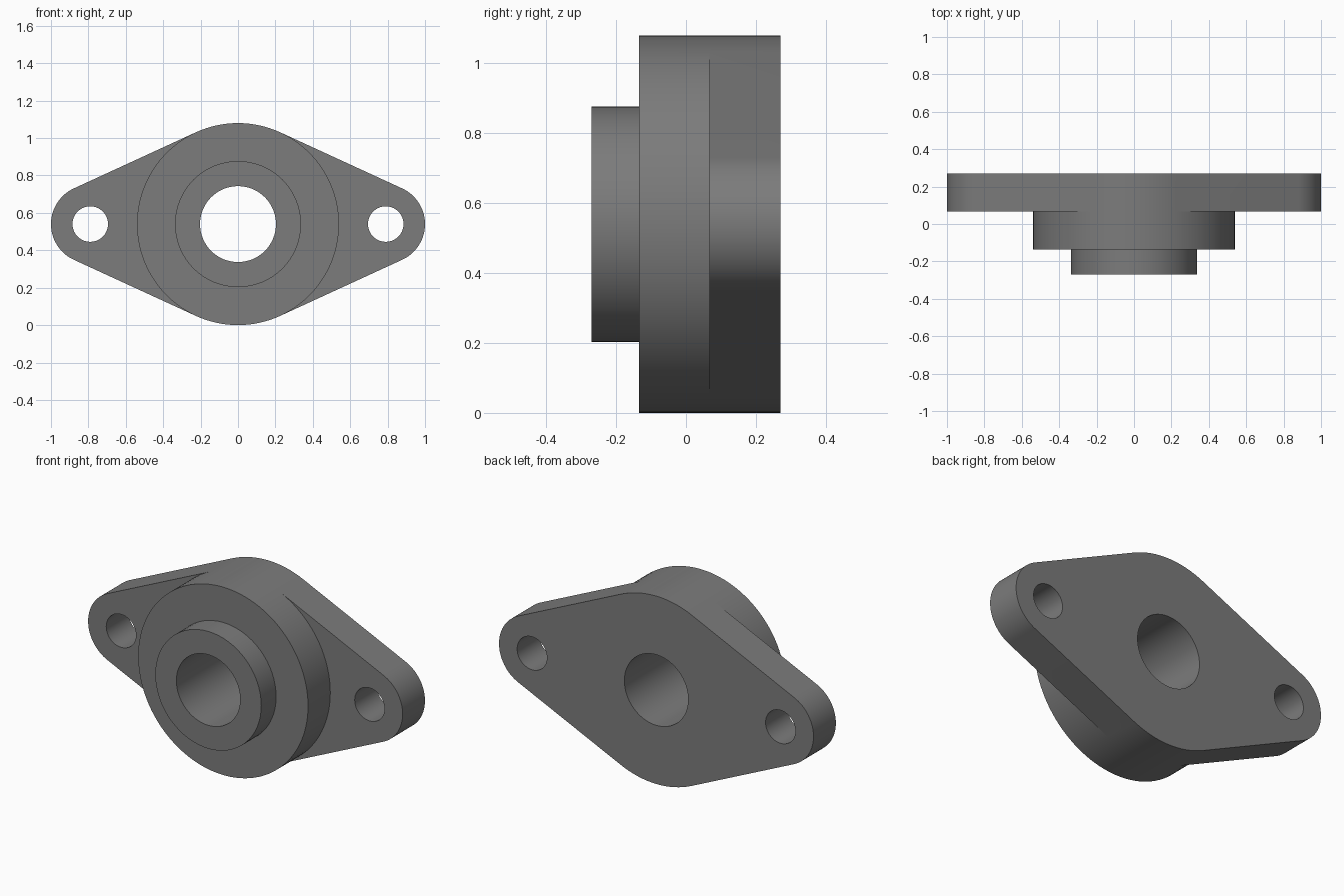
import bpy, bmesh
from math import acos, cos, sin, pi

if "Cube" in bpy.data.objects:
    bpy.data.objects.remove(bpy.data.objects["Cube"])

# Main sizes
ZC = 0.54                              # height of the bore axis
HUB_R, COLLAR_R, BORE_R = 0.54, 0.337, 0.203
EAR_X, EAR_R, BOLT_R = 0.79, 0.21, 0.095
Y_BACK, Y_FLANGE, Y_HUB, Y_FRONT = 0.27, 0.067, -0.135, -0.27
T = acos((HUB_R - EAR_R) / EAR_X)      # tangent angle between hub and ear

bm = bmesh.new()


def arc(cx, r, a0, a1, n):
    return [(cx + r * cos(a0 + (a1 - a0) * i / n),
             r * sin(a0 + (a1 - a0) * i / n)) for i in range(n + 1)]


def circle(cx, r, n=64):
    return arc(cx, r, 0, 2 * pi, n)[:-1]


def ring(points, y):
    return [bm.verts.new((x, y, z + ZC)) for x, z in points]


def wall(points, y0, y1):
    a, b = ring(points, y0), ring(points, y1)
    for i in range(len(a)):
        j = (i + 1) % len(a)
        bm.faces.new((a[i], a[j], b[j], b[i]))


def cap(loops, y):
    edges = []
    for points in loops:
        v = ring(points, y)
        edges += [bm.edges.new((v[i - 1], v[i])) for i in range(len(v))]
    bmesh.ops.triangle_fill(bm, edges=edges, use_beauty=True, normal=(0, 1, 0))


def join(*arcs):
    # Chain arcs into one closed loop, dropping the shared end points
    return [p for a in arcs for p in a[:-1]]


# Outlines
ear_right = arc(EAR_X, EAR_R, -T, T, 32)
ear_left = arc(-EAR_X, EAR_R, pi - T, pi + T, 32)
hub_right = arc(0, HUB_R, -T, T, 40)
hub_left = arc(0, HUB_R, pi - T, pi + T, 40)
hub_top = arc(0, HUB_R, T, pi - T, 16)
hub_bottom = arc(0, HUB_R, pi + T, 2 * pi - T, 16)

# The straight sides of the flange join ear ends to hub arcs
flange = ear_right + hub_top + ear_left + hub_bottom
hub = join(hub_right, hub_top, hub_left, hub_bottom)
collar, bore = circle(0, COLLAR_R), circle(0, BORE_R)
bolts = [circle(s * EAR_X, BOLT_R, 40) for s in (1, -1)]

# Flange plate with bolt holes
wall(flange, Y_BACK, Y_FLANGE)
cap([flange, bore] + bolts, Y_BACK)
for ear, side, bolt in ((ear_right, hub_right, bolts[0]),
                        (ear_left, hub_left, bolts[1])):
    wall(bolt, Y_BACK, Y_FLANGE)
    cap([ear + side[::-1], bolt], Y_FLANGE)

# Hub, collar and through bore
wall(hub, Y_FLANGE, Y_HUB)
cap([hub, collar], Y_HUB)
wall(collar, Y_HUB, Y_FRONT)
cap([collar, bore], Y_FRONT)
wall(bore, Y_FRONT, Y_BACK)

bmesh.ops.remove_doubles(bm, verts=bm.verts[:], dist=1e-5)
bmesh.ops.recalc_face_normals(bm, faces=bm.faces[:])

mesh = bpy.data.meshes.new("flange_housing")
bm.to_mesh(mesh)
bm.free()

# Dark grey metal
metal = bpy.data.materials.new("dark_grey")
metal.diffuse_color = (0.2, 0.2, 0.2, 1)
metal.use_nodes = True
metal.node_tree.nodes["Principled BSDF"].inputs["Base Color"].default_value = metal.diffuse_color
mesh.materials.append(metal)

obj = bpy.data.objects.new("flange_housing", mesh)
bpy.context.collection.objects.link(obj)
bpy.context.view_layer.objects.active = obj
obj.select_set(True)
bpy.ops.object.shade_smooth_by_angle(angle=pi / 6)
